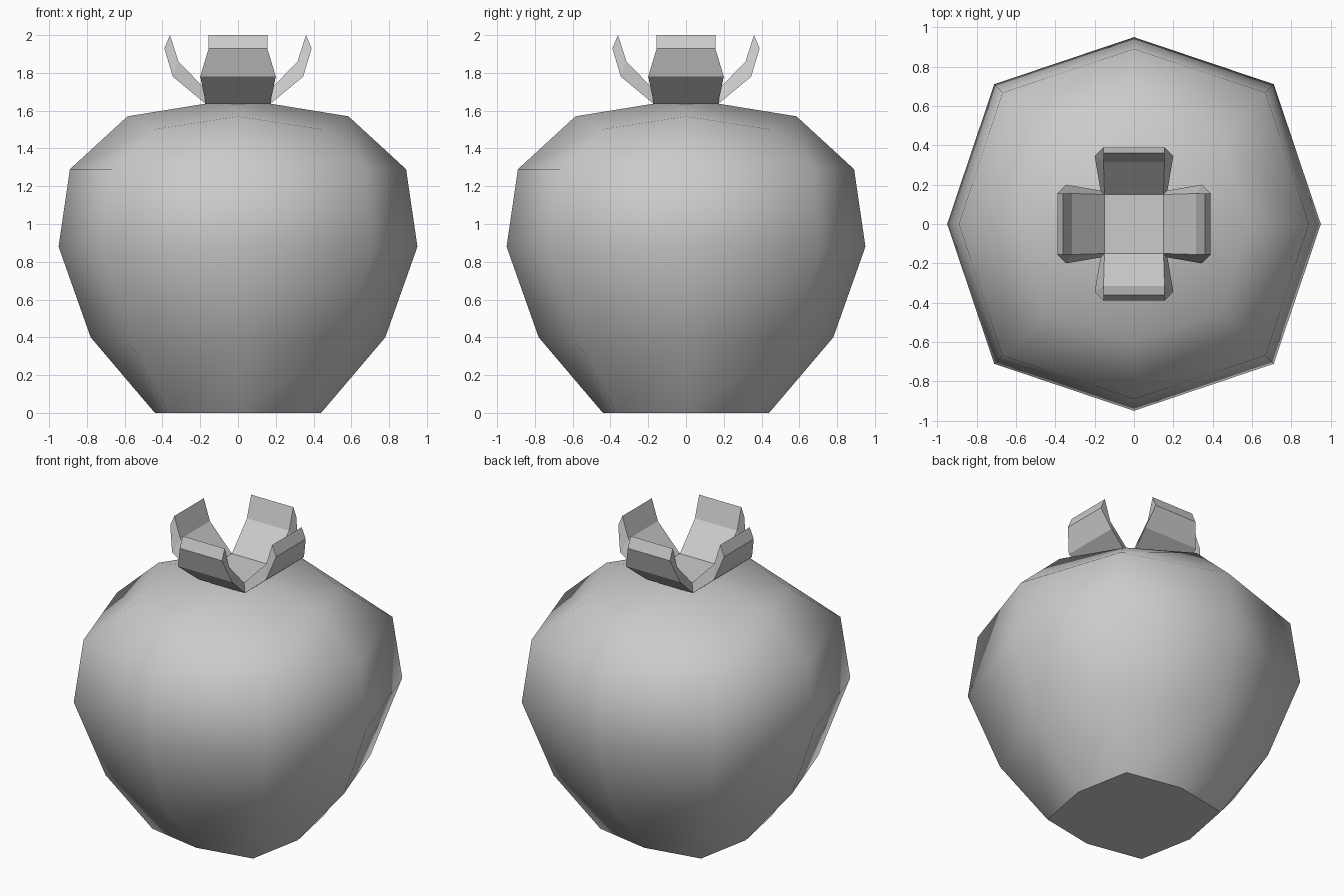
import bpy
import math

if "Cube" in bpy.data.objects:
    bpy.data.objects.remove(bpy.data.objects["Cube"])


def make_object(name, verts, faces):
    mesh = bpy.data.meshes.new(name)
    mesh.from_pydata(verts, [], faces)
    mesh.update()
    obj = bpy.data.objects.new(name, mesh)
    bpy.context.collection.objects.link(obj)
    return obj


# Fruit body: eight-sided rings, (radius, z) on the axes then on the diagonals
rings = [
    (0.44, 0.0, 0.523, 0.0),
    (0.78, 0.40, 0.81, 0.38),
    (0.95, 0.88, 1.005, 0.88),
    (0.89, 1.29, 0.945, 1.29),
    (0.585, 1.57, 0.636, 1.50),
]
verts, faces = [], []
for ra, za, rd, zd in rings:
    for i in range(8):
        r, z = (rd, zd) if i % 2 else (ra, za)
        a = i * math.pi / 4
        verts.append((r * math.cos(a), r * math.sin(a), z))
for k in range(len(rings) - 1):
    for i in range(8):
        j = (i + 1) % 8
        faces.append((k * 8 + i, k * 8 + j, k * 8 + 8 + j, k * 8 + 8 + i))
faces.append(tuple(range(7, -1, -1)))
pole, top = len(verts), (len(rings) - 1) * 8
verts.append((0, 0, 1.665))
for i in range(0, 8, 2):
    faces.append((pole, top + i, top + i + 1, top + (i + 2) % 8))
body = make_object("fruit_body", verts, faces)
bpy.context.view_layer.objects.active = body
body.select_set(True)
bpy.ops.object.shade_smooth_by_angle(angle=math.radians(50))

# Crown: square centre with four folded sepals, each a run of cross-sections
# section = (inner distance, z, half width), (outer distance, z, half width)
sections = [
    ((0.15, 1.69, 0.15), (0.17, 1.635, 0.17)),
    ((0.315, 1.86, 0.155), (0.345, 1.78, 0.20)),
    ((0.36, 2.0, 0.155), (0.39, 1.93, 0.155)),
]
verts, faces = [], []
for q in range(4):
    c, s = round(math.cos(q * math.pi / 2)), round(math.sin(q * math.pi / 2))
    b = len(verts)
    for inner, outer in sections:
        for d, z, w in (inner, outer):
            for y in (-w, w):
                verts.append((d * c - y * s, d * s + y * c, z))
    for k in (b, b + 4):
        faces += [
            (k, k + 4, k + 5, k + 1),      # inner
            (k + 2, k + 3, k + 7, k + 6),  # outer
            (k, k + 2, k + 6, k + 4),      # sides
            (k + 1, k + 5, k + 7, k + 3),
        ]
    faces.append((b + 8, b + 10, b + 11, b + 9))  # tip
faces.append((0, 12, 24, 36))   # centre top
faces.append((38, 26, 14, 2))   # centre underside
make_object("crown", verts, faces)
